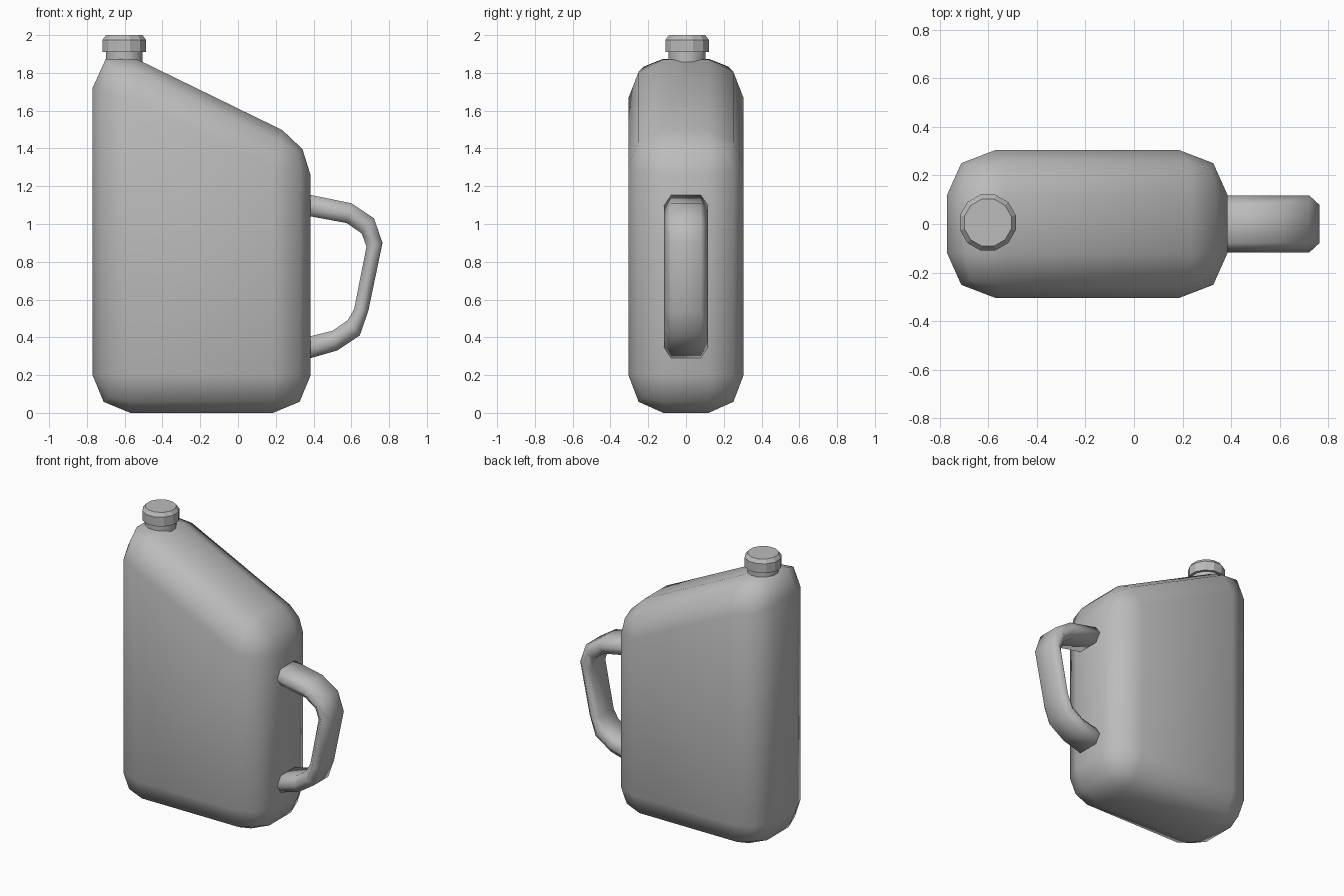
import bpy
import bmesh
import math

old = bpy.data.objects.get("Cube")
if old:
    bpy.data.objects.remove(old, do_unlink=True)

grey = bpy.data.materials.new("grey plastic")
grey.use_nodes = True
colour = (0.5, 0.5, 0.5, 1)
grey.diffuse_color = colour
grey.node_tree.nodes["Principled BSDF"].inputs["Base Color"].default_value = colour


def finish(name, bm, smooth):
    bmesh.ops.recalc_face_normals(bm, faces=bm.faces[:])
    for face in bm.faces:
        face.smooth = smooth
    mesh = bpy.data.meshes.new(name)
    bm.to_mesh(mesh)
    bm.free()
    mesh.materials.append(grey)
    obj = bpy.data.objects.new(name, mesh)
    bpy.context.collection.objects.link(obj)
    return obj


def loft(name, rings, smooth):
    """Skin a list of closed rings and cap both ends."""
    bm = bmesh.new()
    loops = [[bm.verts.new(p) for p in ring] for ring in rings]
    for a, b in zip(loops, loops[1:]):
        for i in range(len(a)):
            j = (i + 1) % len(a)
            bm.faces.new((a[i], a[j], b[j], b[i]))
    bm.faces.new(loops[0])
    bm.faces.new(loops[-1])
    return finish(name, bm, smooth)


def turned(name, profile, centre, smooth, sides=12):
    """Stack of polygon rings from (radius, height) pairs."""
    rings = []
    for r, z in profile:
        angles = [math.tau * (i + 0.5) / sides for i in range(sides)]
        rings.append([(centre[0] + r * math.cos(a), centre[1] + r * math.sin(a), z)
                      for a in angles])
    return loft(name, rings, smooth)


# Container body: slanted-top slab with wide two-step rounded edges
side = [(-0.77, 0), (0.385, 0), (0.385, 1.424), (-0.77, 1.987)]
DEPTH, SQUASH = 0.33, 0.924
bm = bmesh.new()
front = bm.faces.new([bm.verts.new((x, -DEPTH, z)) for x, z in side])
back = bmesh.ops.extrude_face_region(bm, geom=[front], use_keep_orig=True)
for v in back["geom"]:
    if isinstance(v, bmesh.types.BMVert):
        v.co.y = DEPTH
bmesh.ops.recalc_face_normals(bm, faces=bm.faces[:])
bmesh.ops.bevel(bm, geom=bm.edges[:], offset=0.283, offset_type='WIDTH',
                segments=2, profile=0.5, affect='EDGES', clamp_overlap=False)
for v in bm.verts:
    v.co.y *= SQUASH
finish("container_body", bm, True)

# Neck and faceted screw cap
spout = (-0.602, 0.006)
neck = turned("neck", [(0.101, 1.70), (0.101, 1.93)], spout, True)
turned("cap", [(0.119, 1.91), (0.119, 1.975), (0.1, 2.0)], spout, False)

# Handle: hexagonal section swept between outer and inner outlines
outer = [(0.28, 1.175), (0.60, 1.11), (0.72, 1.03), (0.765, 0.90),
         (0.69, 0.54), (0.645, 0.41), (0.525, 0.33), (0.28, 0.26)]
inner = [(0.28, 1.06), (0.575, 1.005), (0.655, 0.95), (0.68, 0.88),
         (0.615, 0.55), (0.58, 0.49), (0.50, 0.435), (0.28, 0.38)]
rings = []
for (ox, oz), (ix, iz) in zip(outer, inner):
    mx, mz = (ox + ix) / 2, (oz + iz) / 2
    rings.append([(ox, -0.078, oz), (ox, 0.078, oz), (mx, 0.117, mz),
                  (ix, 0.078, iz), (ix, -0.078, iz), (mx, -0.117, mz)])
loft("handle", rings, True)

# Keep the neck rim crisp
bpy.ops.object.select_all(action='DESELECT')
neck.select_set(True)
bpy.context.view_layer.objects.active = neck
bpy.ops.object.shade_smooth_by_angle(angle=math.radians(40))
